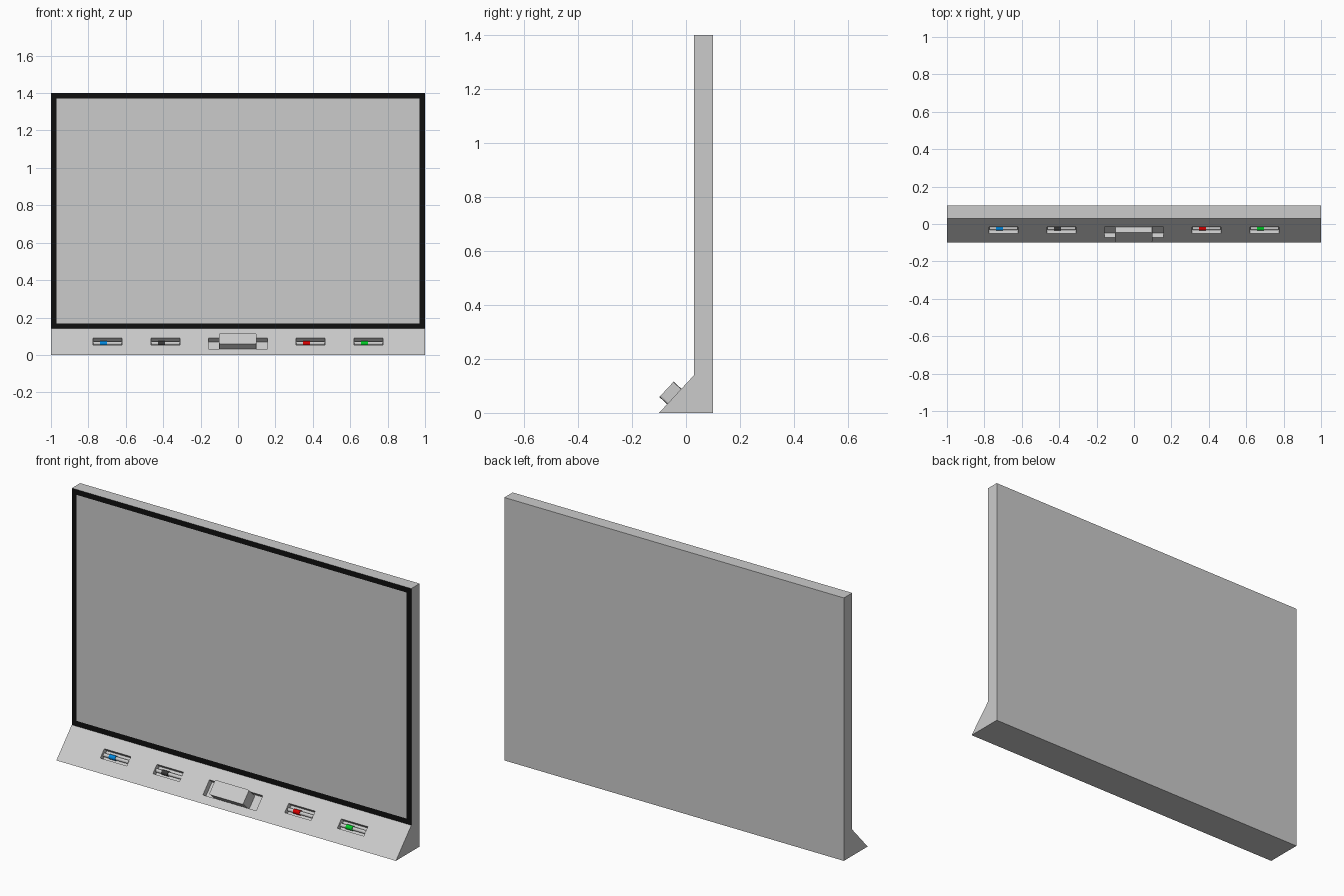
import bpy, bmesh, math
from mathutils import Matrix

if "Cube" in bpy.data.objects:
    bpy.data.objects.remove(bpy.data.objects["Cube"])

# Local frame of the sloped tray: x along the board, y up the slope, z outwards
TRAY = Matrix.Translation((0, -0.1, 0)) @ Matrix.Rotation(math.atan2(0.14, 0.13), 4, 'X')


def material(name, color):
    m = bpy.data.materials.new(name)
    m.diffuse_color = (*color, 1)
    m.use_nodes = True
    m.node_tree.nodes["Principled BSDF"].inputs["Base Color"].default_value = m.diffuse_color
    return m


def finish(name, bm, mats=()):
    bmesh.ops.recalc_face_normals(bm, faces=bm.faces)
    me = bpy.data.meshes.new(name)
    bm.to_mesh(me)
    bm.free()
    for m in mats:
        me.materials.append(m)
    ob = bpy.data.objects.new(name, me)
    bpy.context.collection.objects.link(ob)
    return ob


def tray_box(name, x, y, z, chamfer=0):
    """Box given by ranges in the tray frame, corners seen from above chamfered."""
    bm = bmesh.new()
    bmesh.ops.create_cube(bm, size=1)
    size = [b - a for a, b in (x, y, z)]
    mid = [(a + b) / 2 for a, b in (x, y, z)]
    bmesh.ops.transform(bm, verts=bm.verts, matrix=Matrix.Translation(mid) @ Matrix.Diagonal((*size, 1)))
    if chamfer:
        uprights = [e for e in bm.edges if abs(e.verts[0].co.z - e.verts[1].co.z) > 1e-4]
        bmesh.ops.bevel(bm, geom=uprights, offset=chamfer, segments=2, profile=0.5, affect='EDGES')
    bm.transform(TRAY)
    return finish(name, bm)


def pen_part(name, x0, x1, radius, mats=()):
    bm = bmesh.new()
    bmesh.ops.create_cone(bm, cap_ends=True, segments=12, radius1=radius, radius2=radius, depth=x1 - x0)
    bm.transform(TRAY @ Matrix.Translation(((x0 + x1) / 2, 0.097, -0.014)) @ Matrix.Rotation(math.pi / 2, 4, 'Y'))
    ob = finish(name, bm, mats)
    bpy.context.view_layer.objects.active = ob
    ob.select_set(True)
    bpy.ops.object.shade_smooth_by_angle(angle=math.radians(40))
    ob.select_set(False)


# Board body: side profile extruded across the width
profile = [(-0.1, 0), (0.1, 0), (0.1, 1.4), (0.03, 1.4), (0.03, 0.14)]
bm = bmesh.new()
side = bm.faces.new([bm.verts.new((-1, y, z)) for y, z in profile])
ext = bmesh.ops.extrude_face_region(bm, geom=[side])
bmesh.ops.translate(bm, vec=(2, 0, 0), verts=[v for v in ext['geom'] if isinstance(v, bmesh.types.BMVert)])
bmesh.ops.recalc_face_normals(bm, faces=bm.faces)

# Black frame around the screen
front = [f for f in bm.faces if f.normal.y < -0.99]
rim = bmesh.ops.inset_region(bm, faces=front, thickness=0.04)
for f in rim['faces']:
    f.material_index = 1
board = finish("board", bm, (None, material("frame_black", (0.005, 0.005, 0.005))))

# Recesses for the eraser and the pens
pens = {"blue": (-0.698, (0.0, 0.25, 0.75)), "black": (-0.388, (0.04, 0.04, 0.04)),
        "red": (0.388, (0.7, 0.0, 0.0)), "green": (0.698, (0.0, 0.6, 0.02))}
cutters = [tray_box("eraser_recess", (-0.157, 0.157), (0.042, 0.123), (-0.03, 0.03))]
for color, (x, _) in pens.items():
    cutters.append(tray_box(color + "_recess", (x - 0.078, x + 0.078), (0.073, 0.123), (-0.028, 0.03)))
bpy.context.view_layer.objects.active = board
for c in cutters:
    mod = board.modifiers.new("recess", 'BOOLEAN')
    mod.operation, mod.solver, mod.object = 'DIFFERENCE', 'EXACT', c
    bpy.ops.object.modifier_apply(modifier=mod.name)
    bpy.data.objects.remove(c)

# Eraser
tray_box("eraser", (-0.102, 0.098), (0.044, 0.122), (-0.03, 0.039), chamfer=0.008)

# Pens: grey barrel with a coloured band
for color, (x, rgb) in pens.items():
    pen_part(color + "_pen", x - 0.074, x + 0.074, 0.0095)
    pen_part(color + "_pen_band", x - 0.04, x - 0.002, 0.0125, (material(color + "_ink", rgb),))
